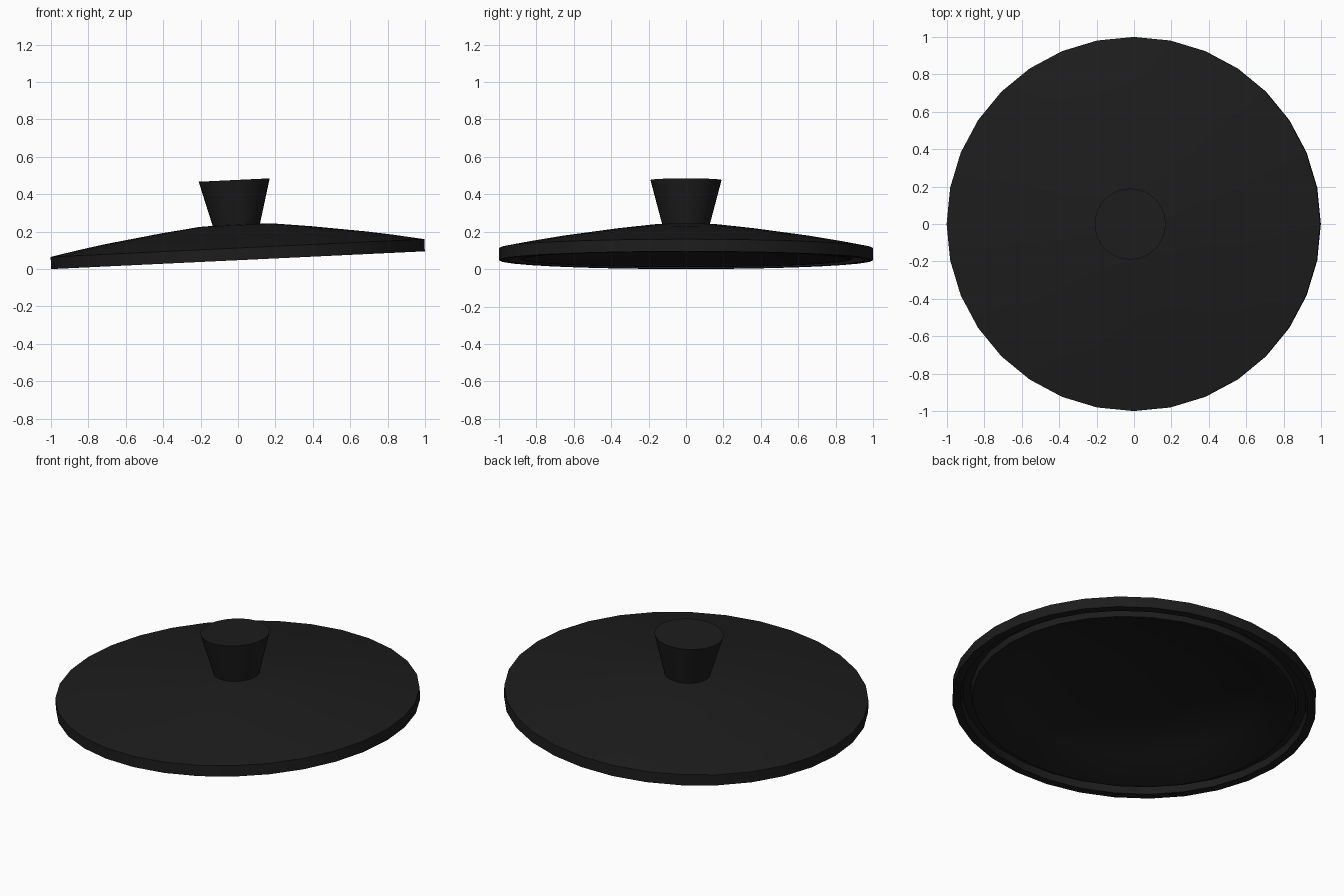
import bpy, math

if "Cube" in bpy.data.objects:
    bpy.data.objects.remove(bpy.data.objects["Cube"])

SIDES = 32
TILT = math.atan(0.0475)

black = bpy.data.materials.new("black")
black.diffuse_color = (0.012, 0.012, 0.012, 1)
black.use_nodes = True
black.node_tree.nodes["Principled BSDF"].inputs["Base Color"].default_value = black.diffuse_color


def lathe(name, profile):
    """Spin a (radius, height) profile around z; radius 0 makes a pole."""
    verts, rings, faces = [], [], []
    for r, z in profile:
        n = 1 if r == 0 else SIDES
        start = len(verts)
        for i in range(n):
            a = 2 * math.pi * i / SIDES
            verts.append((r * math.cos(a), r * math.sin(a), z))
        rings.append([start + i % n for i in range(SIDES)])
    for low, high in zip(rings, rings[1:]):
        for i in range(SIDES):
            j = (i + 1) % SIDES
            quad = [low[i], low[j], high[j], high[i]]
            faces.append(list(dict.fromkeys(quad)))
    mesh = bpy.data.meshes.new(name)
    mesh.from_pydata(verts, [], faces)
    mesh.materials.append(black)
    obj = bpy.data.objects.new(name, mesh)
    bpy.context.collection.objects.link(obj)
    # The whole lid leans, its right side resting higher
    obj.rotation_euler = (0, -TILT, 0)
    obj.location = (0, 0, 0.0475)
    bpy.ops.object.select_all(action='DESELECT')
    obj.select_set(True)
    bpy.context.view_layer.objects.active = obj
    bpy.ops.object.shade_smooth_by_angle(angle=math.radians(30))
    return obj


# Domed cover: hollow underside, sealing lip, groove, outer rim, dome
lathe("lid_dome", [
    (0, 0.165), (0.4, 0.133), (0.7, 0.085), (0.87, 0.005),
    (0.89, 0.005), (0.90, 0.04), (0.945, 0.04), (0.955, 0),
    (1, 0), (1, 0.065), (0.85, 0.094), (0.7, 0.12),
    (0.4, 0.163), (0.2, 0.187), (0, 0.195)])

# Flared knob
lathe("lid_knob", [(0, 0.18), (0.124, 0.18), (0.19, 0.429), (0, 0.429)])
